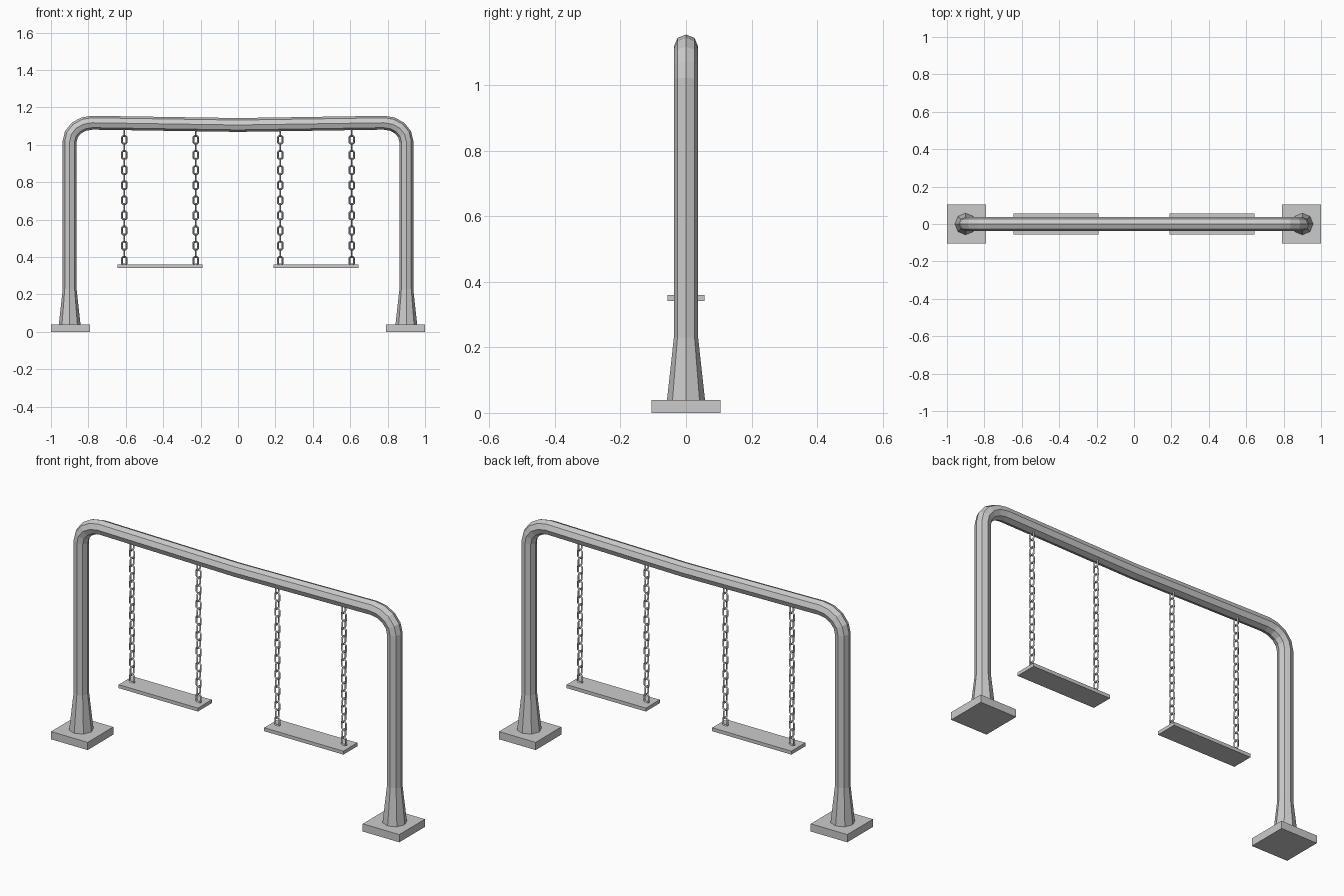
import bpy, bmesh, math
from mathutils import Vector, Matrix

if "Cube" in bpy.data.objects:
    bpy.data.objects.remove(bpy.data.objects["Cube"])

Y = Vector((0, 1, 0))


def sweep(bm, path, radii, sides, closed=False, matrix=Matrix()):
    """Sweep a regular polygon along a path lying in the XZ plane, with mitred joints."""
    pts = [Vector((x, 0, z)) for x, z in path]
    n = len(pts)
    rings = []
    for i, p in enumerate(pts):
        before = pts[i - 1] if closed or i > 0 else p * 2 - pts[i + 1]
        after = pts[(i + 1) % n] if closed or i < n - 1 else p * 2 - pts[i - 1]
        d0, d1 = (p - before).normalized(), (after - p).normalized()
        t = (d0 + d1).normalized()
        side = t.cross(Y) / max(t.dot(d1), 0.5)
        ring = []
        for k in range(sides):
            a = 2 * math.pi * k / sides
            ring.append(bm.verts.new(
                matrix @ (p + (side * math.cos(a) + Y * math.sin(a)) * radii[i])))
        rings.append(ring)
    for i in range(n if closed else n - 1):
        a, b = rings[i], rings[(i + 1) % n]
        for k in range(sides):
            m = (k + 1) % sides
            bm.faces.new((a[k], a[m], b[m], b[k]))
    if not closed:
        bm.faces.new(rings[0])
        bm.faces.new(rings[-1])


def finish(bm, name):
    bmesh.ops.recalc_face_normals(bm, faces=bm.faces)
    mesh = bpy.data.meshes.new(name)
    bm.to_mesh(mesh)
    bm.free()
    obj = bpy.data.objects.new(name, mesh)
    bpy.context.collection.objects.link(obj)
    return obj


def box(name, center, size):
    bm = bmesh.new()
    bmesh.ops.create_cube(bm, size=1, matrix=Matrix.Translation(center)
                          @ Matrix.Diagonal((*size, 1)))
    return finish(bm, name)


# Bent octagonal frame: flared legs, rounded corners, slightly sagging beam
half = [(-0.9, 0.04), (-0.9, 0.23)]
for i in range(5):
    a = math.pi / 2 * i / 4
    half.append((-0.78 - 0.12 * math.cos(a), 1.018 + 0.1 * math.sin(a)))
half.append((-0.2, 1.109))
path = half + [(0, 1.106)] + [(-x, z) for x, z in reversed(half)]
radii = [0.037] * len(path)
radii[0] = radii[-1] = 0.058
bm = bmesh.new()
sweep(bm, path, radii, 8)
finish(bm, "frame")

# Link outline with clipped corners
w, h, c = 0.0125, 0.0205, 0.006
link = [(w, c - h), (w, h - c), (w - c, h), (c - w, h),
        (-w, h - c), (-w, c - h), (c - w, -h), (w - c, -h)]

for s, label in ((-1, "left"), (1, "right")):
    # Foot plate
    box(label + "_foot_plate", (s * 0.895, 0, 0.02), (0.21, 0.21, 0.04))
    # Seat board
    box(label + "_seat", (s * 0.418, 0, 0.351), (0.455, 0.114, 0.018))
    # Chains of alternating links
    for x, place in ((0.608, "outer"), (0.226, "inner")):
        bm = bmesh.new()
        for i in range(18):
            turn = Matrix.Rotation(math.pi / 2 * ((i + 1) % 2), 4, 'Z')
            sweep(bm, link, [0.005] * 8, 4, True,
                  Matrix.Translation((s * x, 0, 1.067 - 0.0404 * i)) @ turn)
        finish(bm, f"{label}_{place}_chain")
